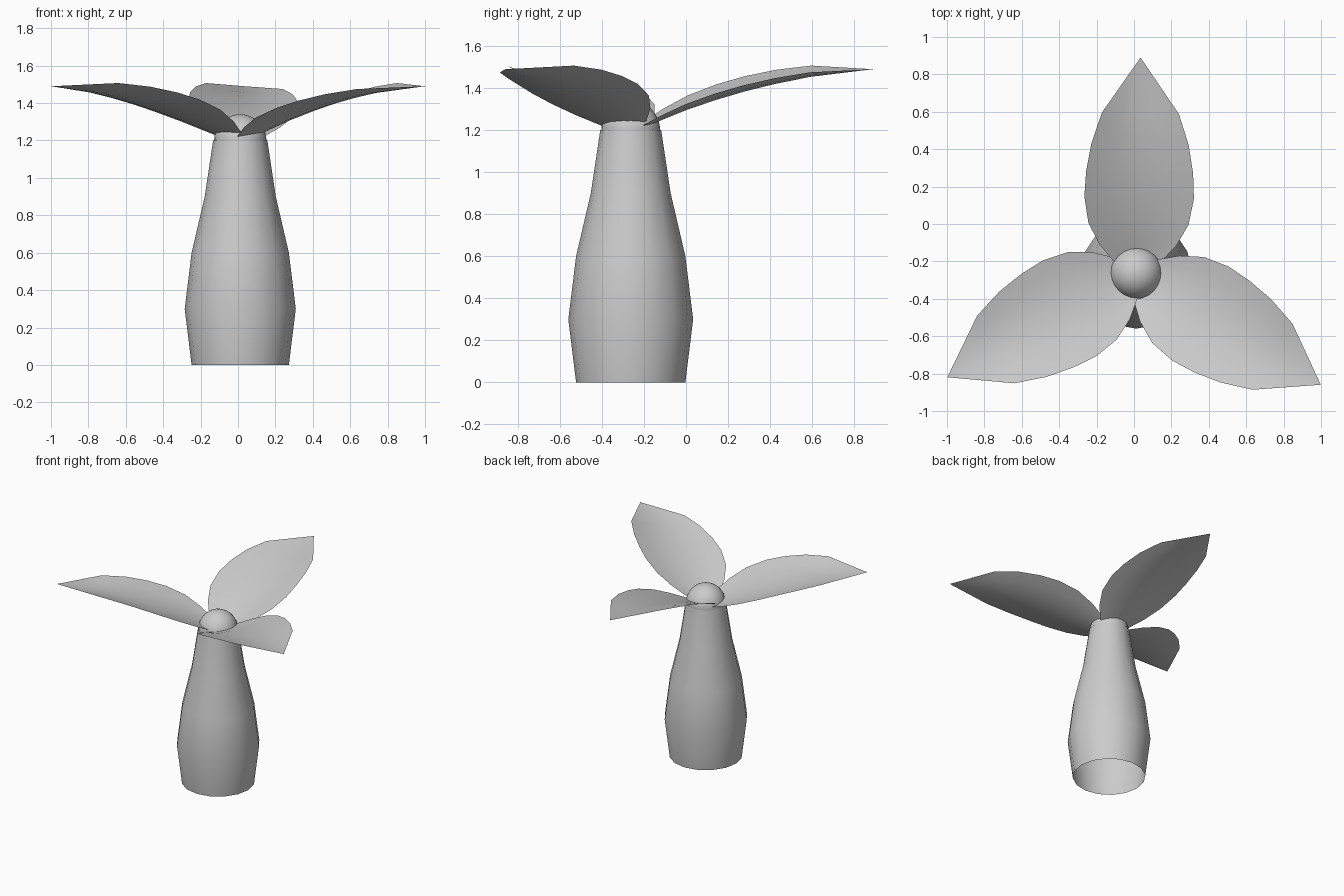
import bpy, math

if "Cube" in bpy.data.objects:
    bpy.data.objects.remove(bpy.data.objects["Cube"])

CX, CY = 0.012, -0.263   # axis of the vase


def make_object(name, verts, faces):
    mesh = bpy.data.meshes.new(name)
    mesh.from_pydata(verts, [], faces)
    mesh.update()
    mesh.shade_smooth()
    obj = bpy.data.objects.new(name, mesh)
    bpy.context.collection.objects.link(obj)
    return obj


# Vase body: open tube lathed from a five-point profile
profile = [(0.26, 0), (0.297, 0.3), (0.26, 0.6), (0.19, 0.9), (0.145, 1.2)]
N = 16
verts = [(CX + r * math.cos(2 * math.pi * i / N), CY + r * math.sin(2 * math.pi * i / N), z)
         for r, z in profile for i in range(N)]
faces = [(k * N + i, k * N + (i + 1) % N, (k + 1) * N + (i + 1) % N, (k + 1) * N + i)
         for k in range(len(profile) - 1) for i in range(N)]
make_object("vase_body", verts, faces)

# Round centre bud on the rim
bpy.ops.mesh.primitive_uv_sphere_add(segments=24, ring_count=16, radius=0.14, location=(CX, CY, 1.2))
bud = bpy.context.object
bud.name = "centre_bud"
bud.data.shade_smooth()

# Leaf rows: distance from axis, half width, midline height
rows = [(0.06, 0.125, 1.21), (0.15, 0.205, 1.25), (0.265, 0.268, 1.297), (0.405, 0.293, 1.345),
        (0.54, 0.286, 1.385), (0.69, 0.26, 1.422), (0.855, 0.206, 1.455)]
TIP = (1.153, 1.49)
ACROSS = [-1, -0.67, -0.33, 0, 0.33, 0.67, 1]


def make_leaf(name, angle):
    c, s = math.cos(angle), math.sin(angle)

    def place(u, v, z):
        return (CX + u * c - v * s, CY + u * s + v * c, z)

    # Cupped and slightly rolled cross-sections
    pts = [place(u, w * (t - 0.025), z + w * (0.175 * t * t + 0.078 * t))
           for u, w, z in rows for t in ACROSS]
    pts.append(place(TIP[0], 0, TIP[1]))
    n = len(ACROSS)
    quads = [(k * n + j, (k + 1) * n + j, (k + 1) * n + j + 1, k * n + j + 1)
             for k in range(len(rows) - 1) for j in range(n - 1)]
    last = (len(rows) - 1) * n
    tris = [(last + j, len(pts) - 1, last + j + 1) for j in range(n - 1)]
    return make_object(name, pts, quads + tris)


# Three leaves around the bud
for i, label in enumerate(("back", "left", "right")):
    make_leaf(label + "_leaf", math.radians(88.85 + 120 * i))
